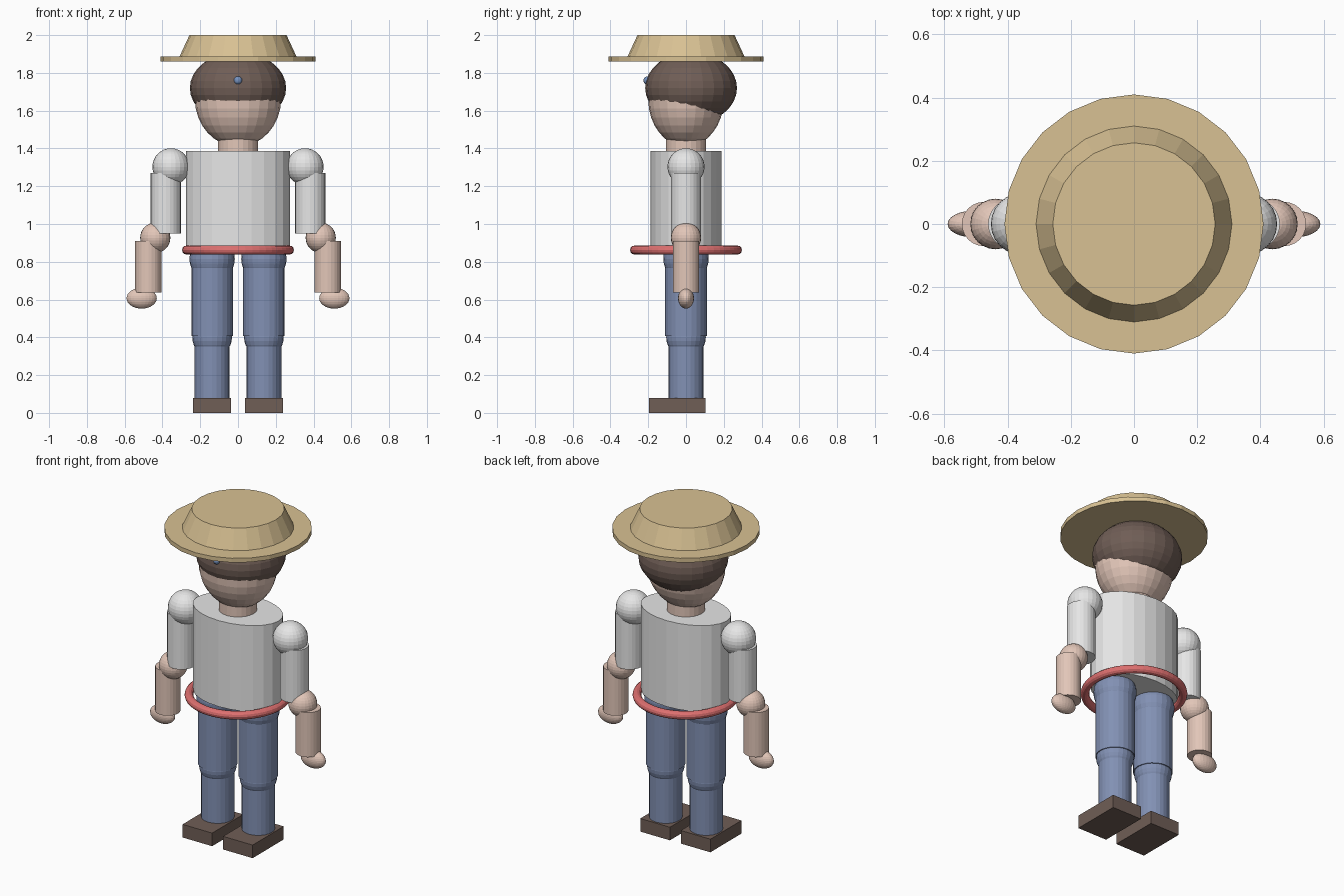
import bpy
from math import radians

if "Cube" in bpy.data.objects:
    bpy.data.objects.remove(bpy.data.objects["Cube"])


def material(name, rgb):
    """Flat colour given as 0-255 sRGB, stored as linear."""
    m = bpy.data.materials.new(name)
    lin = [((c / 255 + 0.055) / 1.055) ** 2.4 for c in rgb]
    m.diffuse_color = (*lin, 1)
    m.use_nodes = True
    m.node_tree.nodes["Principled BSDF"].inputs["Base Color"].default_value = m.diffuse_color
    return m


STRAW = material("straw", (216, 193, 147))
SHIRT = material("light grey cloth", (230, 230, 230))
SKIN = material("skin", (226, 198, 184))
HAIR = material("dark brown", (112, 94, 86))
DENIM = material("denim blue", (130, 145, 180))
RED = material("red", (222, 112, 112))
BLUE = material("badge blue", (118, 146, 190))


def finish(name, mat, scale=(1, 1, 1)):
    ob = bpy.context.object
    ob.name = name
    ob.scale = scale
    ob.data.materials.append(mat)
    bpy.ops.object.transform_apply(location=False, rotation=False, scale=True)
    return ob


def ball(name, mat, loc, radii):
    bpy.ops.mesh.primitive_uv_sphere_add(segments=24, ring_count=16, radius=1, location=loc)
    return finish(name, mat, radii)


def tube(name, mat, x, z0, z1, r0, r1=None, depth=1.0):
    """Upright cylinder or cone from z0 to z1; depth flattens it in y."""
    bpy.ops.mesh.primitive_cone_add(vertices=24, radius1=r0, radius2=r0 if r1 is None else r1,
                                    depth=z1 - z0, location=(x, 0, (z0 + z1) / 2))
    return finish(name, mat, (1, depth, 1))


def box(name, mat, loc, size):
    bpy.ops.mesh.primitive_cube_add(size=1, location=loc)
    return finish(name, mat, size)


# Hat
tube("hat_brim", STRAW, 0, 1.86, 1.886, 0.41)
tube("hat_crown", STRAW, 0, 1.886, 2.0, 0.31, 0.257)

# Head, hair and small round badge on the hair
ball("head", SKIN, (0, 0, 1.66), (0.228, 0.2, 0.25))
ball("hair", HAIR, (0, 0.027, 1.72), (0.255, 0.243, 0.19))
ball("badge", BLUE, (0, -0.203, 1.76), (0.022, 0.022, 0.022))
tube("neck", SKIN, 0, 1.36, 1.47, 0.107)

# Torso and belt ring
tube("torso", SHIRT, 0, 0.86, 1.386, 0.276, depth=0.68)
bpy.ops.mesh.primitive_torus_add(major_radius=0.272, minor_radius=0.024, major_segments=48,
                                 minor_segments=12, location=(0, 0, 0.862))
finish("belt", RED)

for side, s in (("left", -1), ("right", 1)):
    # Arm
    ball(f"{side}_shoulder", SHIRT, (s * 0.355, 0, 1.303), (0.098,) * 3)
    tube(f"{side}_upper_arm", SHIRT, s * 0.382, 0.95, 1.27, 0.08)
    ball(f"{side}_elbow", SKIN, (s * 0.438, 0, 0.927), (0.08,) * 3)
    tube(f"{side}_forearm", SKIN, s * 0.475, 0.638, 0.911, 0.07)
    ball(f"{side}_hand", SKIN, (s * 0.51, 0, 0.607), (0.08, 0.042, 0.055))
    # Leg
    ball(f"{side}_hip", DENIM, (s * 0.137, 0, 0.815), (0.12,) * 3)
    tube(f"{side}_thigh", DENIM, s * 0.137, 0.407, 0.82, 0.11)
    ball(f"{side}_knee", DENIM, (s * 0.137, 0, 0.4), (0.105,) * 3)
    tube(f"{side}_shin", DENIM, s * 0.137, 0.07, 0.4, 0.092)
    box(f"{side}_shoe", HAIR, (s * 0.137, -0.047, 0.04), (0.2, 0.3, 0.08))
